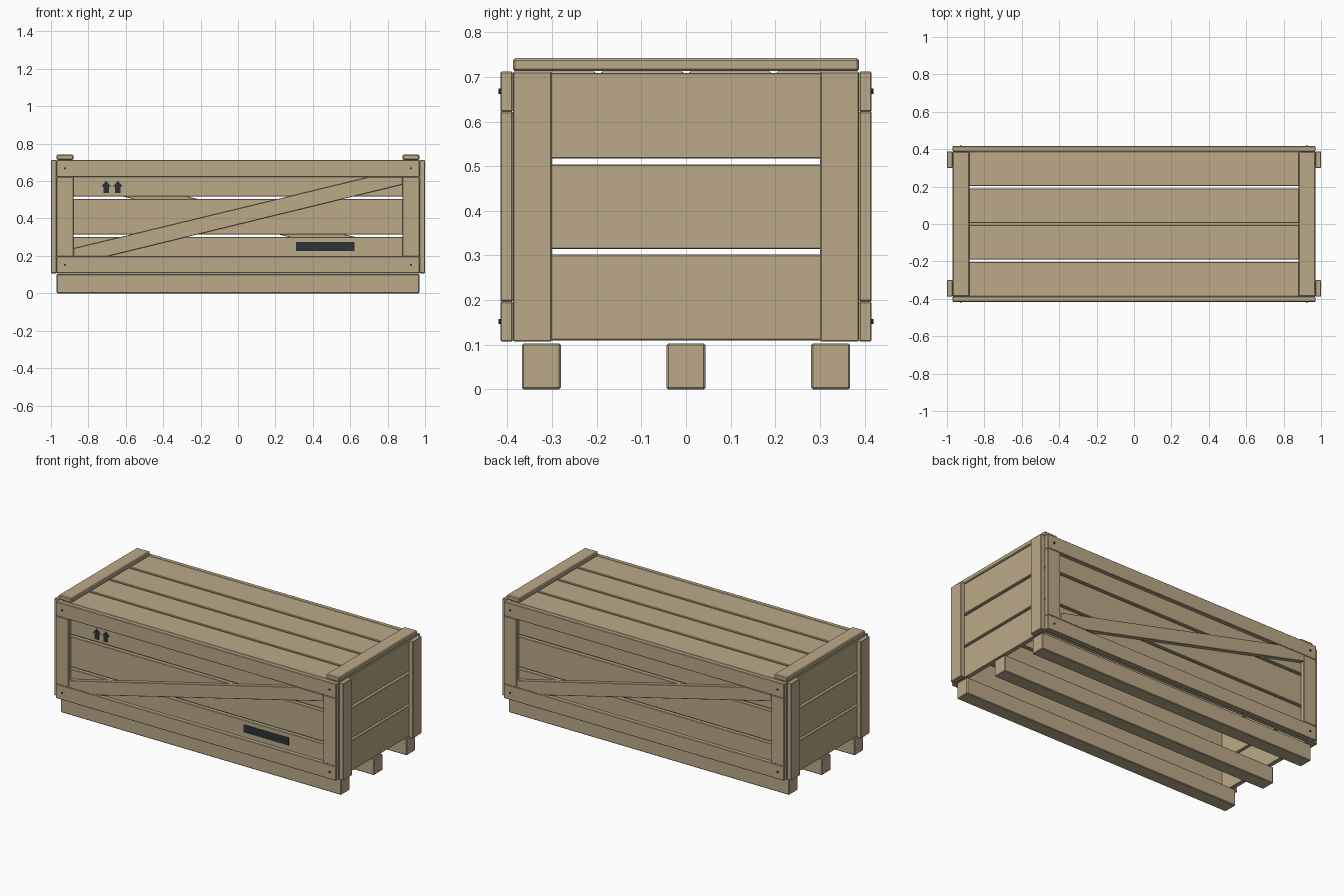
import bpy, bmesh, math
from mathutils import Matrix, Vector

cube = bpy.data.objects.get("Cube")
if cube:
    bpy.data.objects.remove(cube, do_unlink=True)


def material(name, rgb):
    m = bpy.data.materials.new(name)
    m.use_nodes = True
    m.diffuse_color = (*rgb, 1)
    bsdf = m.node_tree.nodes["Principled BSDF"]
    bsdf.inputs["Base Color"].default_value = (*rgb, 1)
    bsdf.inputs["Roughness"].default_value = 0.8
    return m


WOOD = material("pale wood", (0.50, 0.40, 0.25))
DARK = material("dark stamp and nails", (0.027, 0.032, 0.036))


def finish(bm, name, mat, bevel=0.0):
    bmesh.ops.recalc_face_normals(bm, faces=bm.faces)
    mesh = bpy.data.meshes.new(name)
    bm.to_mesh(mesh)
    bm.free()
    mesh.materials.append(mat)
    ob = bpy.data.objects.new(name, mesh)
    bpy.context.collection.objects.link(ob)
    if bevel:
        mod = ob.modifiers.new("worn edges", 'BEVEL')
        mod.width = bevel
        mod.segments = 1
    return ob


def board(name, x, y, z, mat=WOOD, bevel=0.003):
    """Box given by its (low, high) range on each axis."""
    bm = bmesh.new()
    bmesh.ops.create_cube(bm, size=1)
    for v in bm.verts:
        v.co = Vector([(lo + hi) / 2 + c * (hi - lo)
                       for c, (lo, hi) in zip(v.co, (x, y, z))])
    return finish(bm, name, mat, bevel)


def plate(name, outline, y0, y1, mat, bevel=0.0):
    """Outline in the x-z plane, extruded along y."""
    bm = bmesh.new()
    face = bm.faces.new([bm.verts.new((x, y0, z)) for x, z in outline])
    ext = bmesh.ops.extrude_face_region(bm, geom=[face])
    for v in ext["geom"]:
        if isinstance(v, bmesh.types.BMVert):
            v.co.y = y1
    return finish(bm, name, mat, bevel)


def span(side, a, b):
    return tuple(sorted((side * a, side * b)))


# Main levels and wall planes
LOW, HIGH = 0.107, 0.712
RAIL_LOW, RAIL_HIGH = 0.197, 0.622
INNER, WALL, OUTER = 0.36, 0.388, 0.416
SLATS = [(0.11, 0.302), (0.314, 0.504), (0.517, 0.709)]

# Skids under the crate
for name, y in (("front", -0.324), ("middle", 0), ("back", 0.324)):
    board(name + "_skid", (-0.97, 0.97), (y - 0.0435, y + 0.0435), (0, 0.103), bevel=0.004)

# Long walls: slats, frame and brace; the back is the front turned half round
for side, name in ((-1, "front"), (1, "back")):
    frame_y = span(side, WALL, OUTER)
    for i, z in enumerate(SLATS):
        top = min(z[1], 0.681)
        board(f"{name}_slat_{i + 1}", (-0.94, 0.94), span(side, INNER, WALL), (z[0], top))
    board(name + "_bottom_rail", (-0.97, 0.97), frame_y, (LOW, RAIL_LOW))
    board(name + "_top_rail", (-0.97, 0.97), frame_y, (RAIL_HIGH, HIGH))
    for end, label in ((1, "left"), (-1, "right")):
        board(f"{name}_{label}_upright", span(end, 0.88, 0.97), frame_y, (RAIL_LOW, RAIL_HIGH))
    outline = [(-0.88, RAIL_LOW), (-0.70, RAIL_LOW), (0.88, 0.582),
               (0.88, RAIL_HIGH), (0.70, RAIL_HIGH), (-0.88, 0.24)]
    plate(name + "_diagonal_brace", [(-side * x, z) for x, z in outline],
          *frame_y, WOOD, 0.002)
    # Nail heads at the frame corners
    for end in (-1, 1):
        for z in (0.152, 0.668):
            bm = bmesh.new()
            place = (Matrix.Translation((end * 0.925, side * (OUTER + 0.001), z))
                     @ Matrix.Rotation(math.pi / 2, 4, 'X'))
            bmesh.ops.create_cone(bm, cap_ends=True, segments=10, radius1=0.006,
                                  radius2=0.006, depth=0.006, matrix=place)
            finish(bm, name + "_nail", DARK)

# End walls: slats, corner posts and lid battens
for end, name in ((1, "left"), (-1, "right")):
    for i, z in enumerate(SLATS):
        board(f"{name}_end_slat_{i + 1}", span(end, 0.941, 0.969), (-WALL, WALL), z)
    for side, label in ((-1, "front"), (1, "back")):
        board(f"{name}_{label}_post", span(end, 0.97, 1.0), span(side, 0.30, WALL), (LOW, HIGH))
    board(name + "_lid_batten", span(end, 0.88, 0.97), (-WALL, WALL), (0.713, 0.742), bevel=0.005)

# Lid boards
for i in range(4):
    y = -0.387 + i * 0.1965
    board(f"lid_board_{i + 1}", (-0.94, 0.94), (y, y + 0.185), (0.683, HIGH))

# Painted marks on the front
for x in (-0.705, -0.642):
    arrow = [(-0.015, 0.535), (0.015, 0.535), (0.015, 0.57), (0.027, 0.57),
             (0, 0.602), (-0.027, 0.57), (-0.015, 0.57)]
    plate("up_arrow_mark", [(x + dx, z) for dx, z in arrow], -WALL - 0.002, -WALL + 0.001, DARK)
board("stamp_bar", (0.31, 0.624), (-WALL - 0.002, -WALL + 0.001), (0.226, 0.275), DARK, 0)
